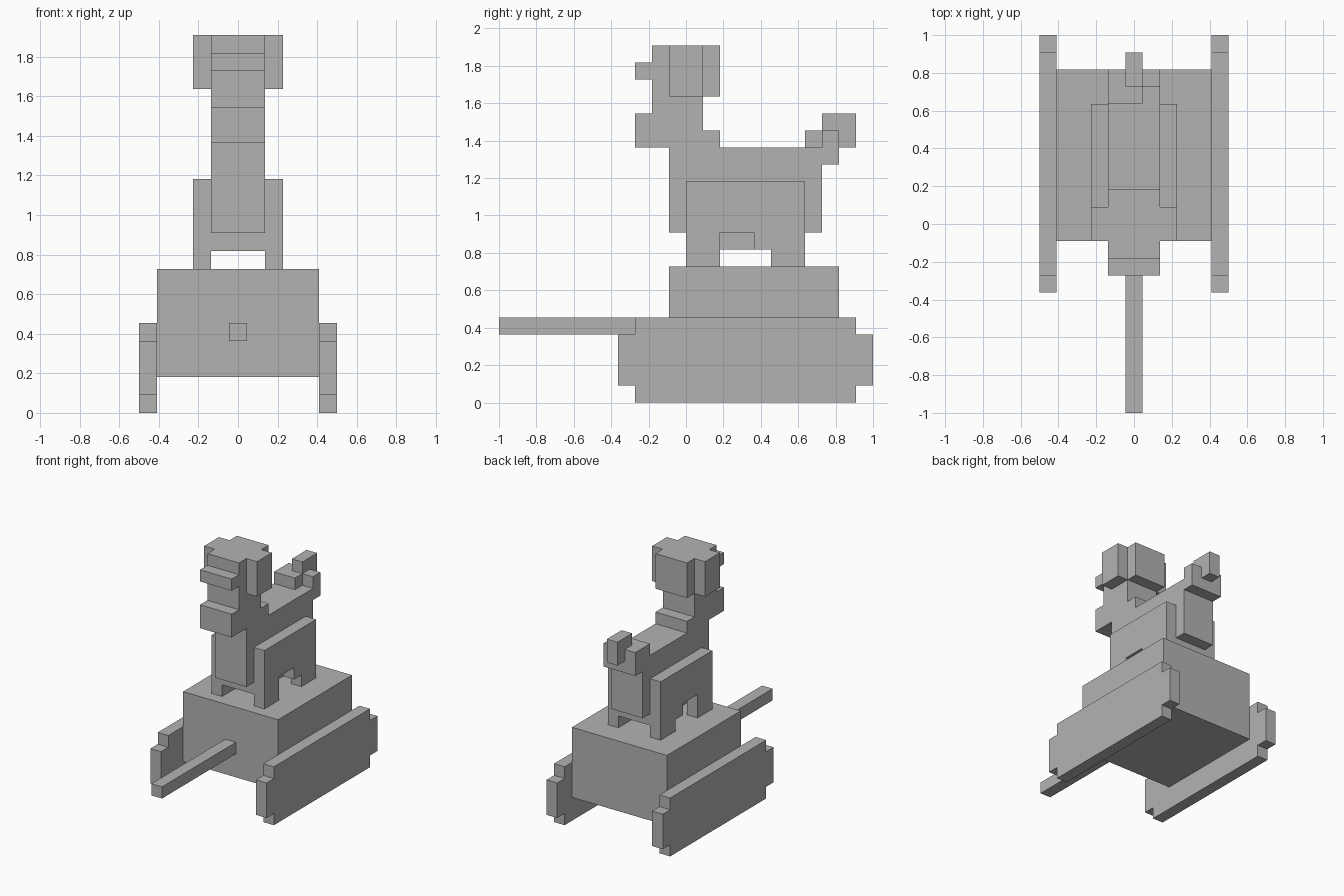
import bpy
import bmesh

cube = bpy.data.objects.get("Cube")
if cube:
    bpy.data.objects.remove(cube, do_unlink=True)

U = 1 / 11  # one block

grey = bpy.data.materials.new("plain grey")
grey.use_nodes = True
COLOUR = (0.45, 0.45, 0.45, 1)
grey.diffuse_color = COLOUR
grey.node_tree.nodes["Principled BSDF"].inputs["Base Color"].default_value = COLOUR


def slab(name, x0, x1, profile):
    """Extrude a side profile of (y, z) block coordinates from x0 to x1."""
    bm = bmesh.new()
    face = bm.faces.new([bm.verts.new((x0 * U, y * U, z * U)) for y, z in profile])
    result = bmesh.ops.extrude_face_region(bm, geom=[face])
    moved = [v for v in result["geom"] if isinstance(v, bmesh.types.BMVert)]
    bmesh.ops.translate(bm, verts=moved, vec=((x1 - x0) * U, 0, 0))
    bmesh.ops.recalc_face_normals(bm, faces=bm.faces)
    mesh = bpy.data.meshes.new(name)
    bm.to_mesh(mesh)
    bm.free()
    mesh.materials.append(grey)
    obj = bpy.data.objects.new(name, mesh)
    bpy.context.scene.collection.objects.link(obj)
    return obj


def box(name, x0, x1, y0, y1, z0, z1):
    return slab(name, x0, x1, [(y0, z0), (y1, z0), (y1, z1), (y0, z1)])


# Vehicle base
box("hull", -4.5, 4.5, -1, 9, 2, 8)
box("gun_barrel", -0.5, 0.5, -11, -1, 4, 5)

track = [(-3, 0), (10, 0), (10, 1), (11, 1), (11, 4), (10, 4),
         (10, 5), (-3, 5), (-3, 4), (-4, 4), (-4, 1), (-3, 1)]

# Leg panel with a stepped gap between front and hind leg
legs = [(0, 8), (2, 8), (2, 10), (4, 10), (4, 9), (5, 9),
        (5, 8), (7, 8), (7, 13), (0, 13)]

for side, s in (("left", 1), ("right", -1)):
    slab(side + "_track", s * 4.5, s * 5.5, track)
    slab(side + "_legs", s * 1.5, s * 2.5, legs)
    box(side + "_ear", s * 1.5, s * 2.5, -1, 1, 18, 21)

# Animal body, tail root, neck and head as one stepped profile
slab("body_and_head", -1.5, 1.5, [
    (0, 9), (7, 9), (7, 10), (8, 10), (8, 14), (9, 14), (9, 16), (8, 16),
    (8, 15), (2, 15), (2, 16), (1, 16), (1, 18), (2, 18), (2, 21), (-2, 21),
    (-2, 20), (-3, 20), (-3, 19), (-2, 19), (-2, 17), (-3, 17), (-3, 15),
    (-1, 15), (-1, 10), (0, 10)])

# Curled tail
box("tail_curl", -1.5, 0.5, 7, 8, 15, 16)
box("tail_tip", -0.5, 0.5, 8, 10, 15, 17)
